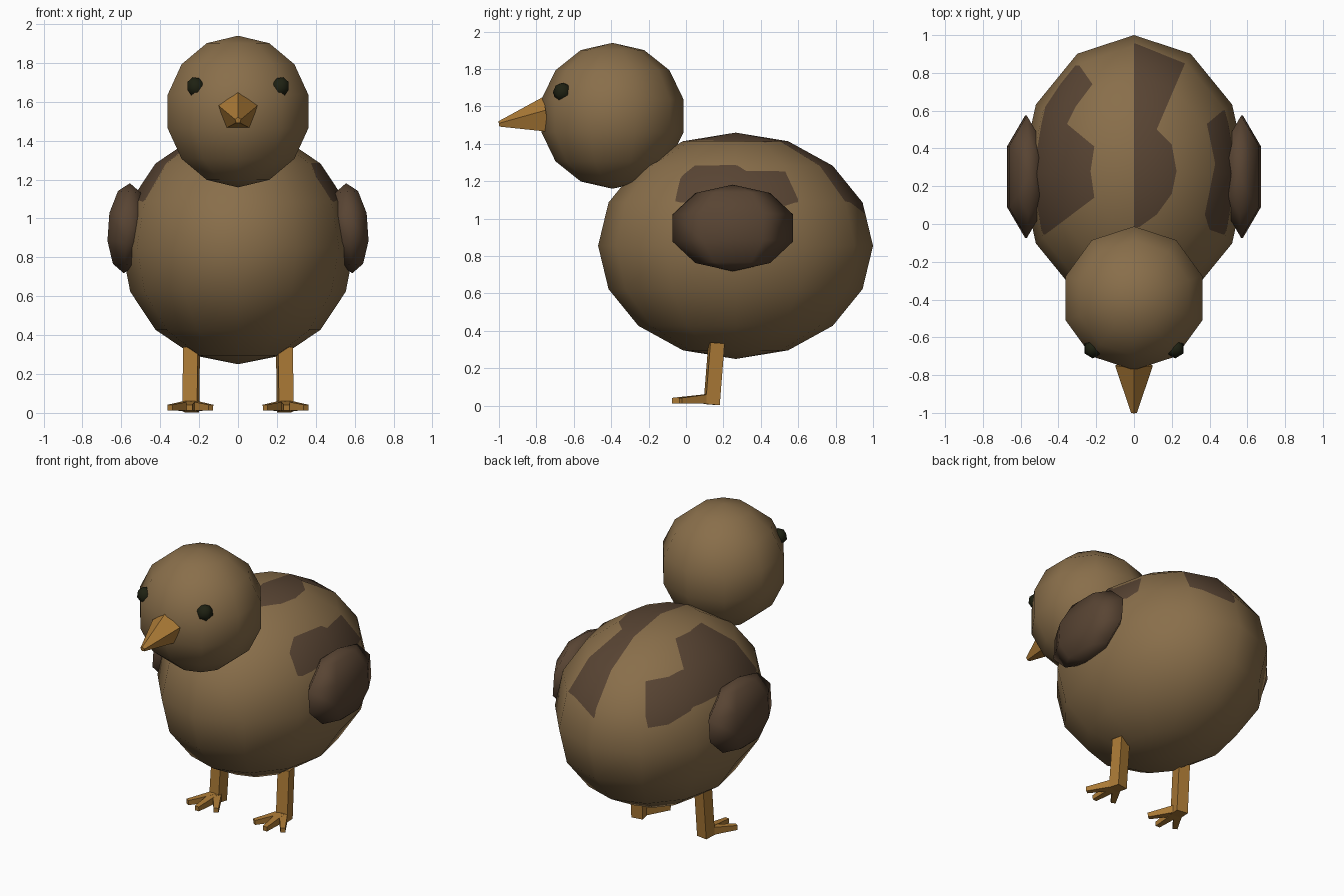
import bpy, bmesh, math
from mathutils import Vector, Matrix

if "Cube" in bpy.data.objects:
    bpy.data.objects.remove(bpy.data.objects["Cube"])


def material(name, rgb):
    m = bpy.data.materials.new(name)
    m.diffuse_color = (*rgb, 1)
    m.use_nodes = True
    m.node_tree.nodes["Principled BSDF"].inputs["Base Color"].default_value = m.diffuse_color
    return m


DOWN = material("brown down", (0.25, 0.157, 0.069))
DARK = material("dark brown", (0.098, 0.058, 0.033))
ORANGE = material("orange horn", (0.41, 0.195, 0.037))
BLACK = material("greenish black", (0.013, 0.015, 0.006))


def finish(bm, name, mats, smooth):
    mesh = bpy.data.meshes.new(name)
    for f in bm.faces:
        f.smooth = smooth
    bm.to_mesh(mesh)
    bm.free()
    for m in mats:
        mesh.materials.append(m)
    obj = bpy.data.objects.new(name, mesh)
    bpy.context.collection.objects.link(obj)
    return obj


def ball_mesh(segments, rings, centre, radii, tilt=0):
    bm = bmesh.new()
    mat = Matrix.Translation(centre) @ Matrix.Rotation(tilt, 4, 'Y') @ Matrix.Diagonal((*radii, 1))
    bmesh.ops.create_uvsphere(bm, u_segments=segments, v_segments=rings, radius=1, matrix=mat)
    return bm


def beam(name, a, b, r1, r2, sides=4, turn=math.pi / 4):
    """Tapered bar with flat faces running from a to b."""
    a, b = Vector(a), Vector(b)
    d = b - a
    mat = (Matrix.Translation((a + b) / 2) @ d.to_track_quat('Z', 'Y').to_matrix().to_4x4()
           @ Matrix.Rotation(turn, 4, 'Z'))
    bm = bmesh.new()
    bmesh.ops.create_cone(bm, cap_ends=True, segments=sides, radius1=r1, radius2=r2,
                          depth=d.length, matrix=mat)
    return finish(bm, name, [ORANGE], False)


def paint_quad(bm, quad):
    """Cut a convex outline, seen from above, into the mesh and colour its inside."""
    mid = sum(quad, Vector((0, 0, 0))) / len(quad)
    faces = [f for f in bm.faces if f.calc_center_median().z > BODY_C.z]
    for p, q in zip(quad, quad[1:] + quad[:1]):
        if (q - p).length < 1e-5:
            continue
        n = Vector((q.y - p.y, p.x - q.x, 0)).normalized()
        if n.dot(mid - p) > 0:
            n = -n
        geom = list({v for f in faces for v in f.verts}) + list({e for f in faces for e in f.edges}) + faces
        if not faces:
            return
        res = bmesh.ops.bisect_plane(bm, geom=geom, dist=1e-5, plane_co=p, plane_no=n)
        near = set(faces) | {g for g in res['geom'] if isinstance(g, bmesh.types.BMFace)}
        faces = [f for f in near if f.is_valid and n.dot(f.calc_center_median() - p) < 0]
    for f in faces:
        f.material_index = 1


# Body with wavy dark stripes: each row is y, left x, right x
BODY_C, BODY_R = Vector((0, 0.265, 0.855)), Vector((0.6, 0.735, 0.605))
STRIPES = [
    [(.955, 0, .01), (.85, 0, .27), (.50, 0, .12), (.42, 0, .20), (.28, 0, .225),
     (.16, 0, .20), (.05, 0, .12), (-.015, 0, .03)],
    [(.84, -.31, -.29), (.74, -.39, -.22), (.62, -.47, -.31), (.53, -.49, -.355), (.41, -.51, -.21),
     (.28, -.54, -.23), (.14, -.52, -.21), (-.03, -.49, -.435), (-.055, -.48, -.47)],
    [(.60, .47, .48), (.53, .386, .50), (.32, .43, .535), (.05, .375, .505),
     (-.03, .40, .49), (-.055, .47, .48)],
]
bm = ball_mesh(12, 8, BODY_C, BODY_R)
for stripe in STRIPES:
    for (y1, l1, r1), (y2, l2, r2) in zip(stripe, stripe[1:]):
        paint_quad(bm, [Vector((l1, y1, 0)), Vector((r1, y1, 0)), Vector((r2, y2, 0)), Vector((l2, y2, 0))])
body = finish(bm, "body", [DOWN, DARK], True)
normals = []
for v in body.data.vertices:
    d = v.co - BODY_C
    normals.append(Vector([d[i] / BODY_R[i] ** 2 for i in range(3)]).normalized())
body.data.normals_split_custom_set_from_vertices(normals)

# Head and beak
finish(ball_mesh(10, 7, (0, -0.393, 1.55), (0.39, 0.39, 0.39)), "head", [DOWN], True)
beam("beak", (0, -0.745, 1.548), (0, -1.0, 1.505), 0.105, 0.016, sides=5, turn=0)

for side, label in ((-1, "left"), (1, "right")):
    # Eye
    finish(ball_mesh(6, 4, (side * 0.218, -0.66, 1.675), (0.052, 0.052, 0.054), side * 0.3),
           label + "_eye", [BLACK], True)
    # Wing
    finish(ball_mesh(6, 5, (side * 0.572, 0.25, 0.95), (0.115, 0.34, 0.232), -side * math.radians(4)),
           label + "_wing", [DARK], True)
    # Leg and three toes
    beam(label + "_leg", (side * 0.243, 0.137, 0.006), (side * 0.239, 0.163, 0.335), 0.054, 0.054)
    for i, (x, y) in enumerate(((0.14, -0.03), (0.25, -0.075), (0.35, -0.03))):
        beam(f"{label}_toe_{i + 1}", (side * 0.243, 0.13, 0.037), (side * x, y, 0.027), 0.038, 0.021)
